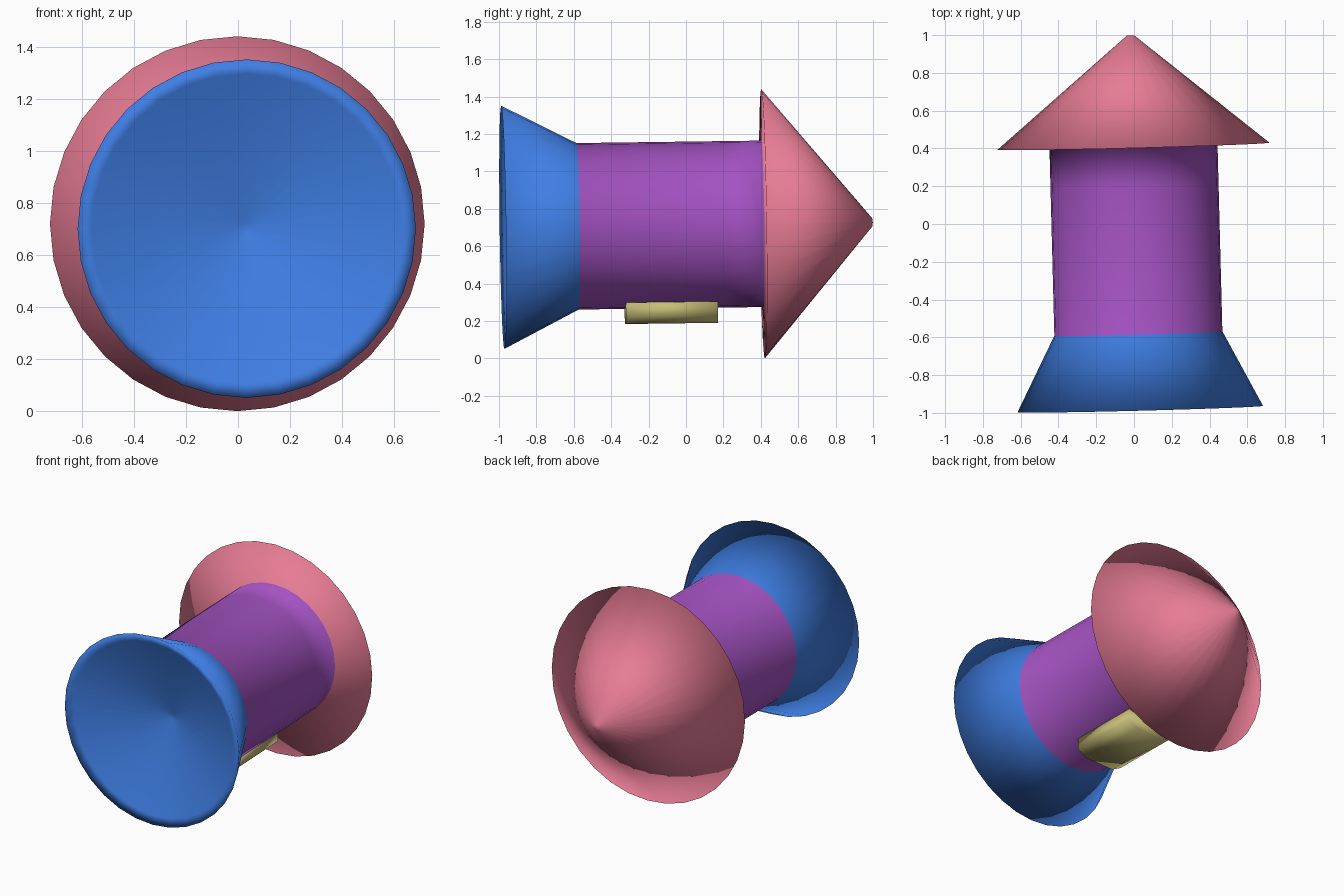
import bpy, bmesh
from math import sin, cos, tau
from mathutils import Matrix, Vector

if "Cube" in bpy.data.objects:
    bpy.data.objects.remove(bpy.data.objects["Cube"])

SIDES = 32
# The whole model leans very slightly off the y axis
TILT = Vector((0, 1, 0)).rotation_difference(Vector((-0.026, 1, 0.0135))).to_matrix().to_4x4()
PLACE = Matrix.Translation((0.008, 0, 0.714)) @ TILT


def material(name, rgb):
    mat = bpy.data.materials.new(name)
    mat.diffuse_color = (*rgb, 1)
    mat.use_nodes = True
    mat.node_tree.nodes["Principled BSDF"].inputs["Base Color"].default_value = mat.diffuse_color
    return mat


def finish(name, bm, mats):
    bmesh.ops.recalc_face_normals(bm, faces=bm.faces)
    for f in bm.faces:
        f.smooth = True
    me = bpy.data.meshes.new(name)
    bm.to_mesh(me)
    bm.free()
    for m in mats:
        me.materials.append(m)
    ob = bpy.data.objects.new(name, me)
    ob.matrix_world = PLACE
    bpy.context.collection.objects.link(ob)
    return ob


def lathe(name, profile, bands, mats):
    """Spin (radius, y) points round y; bands gives a material per strip."""
    bm = bmesh.new()
    rings = []
    for r, y in profile:
        n = SIDES if r > 0 else 1
        rings.append([bm.verts.new((r * sin(tau * i / n), y, r * cos(tau * i / n)))
                      for i in range(n)])
    for a, b, band in zip(rings, rings[1:], bands):
        for i in range(SIDES):
            j = (i + 1) % SIDES
            corners = [a[i % len(a)], a[j % len(a)], b[j % len(b)], b[i % len(b)]]
            bm.faces.new(list(dict.fromkeys(corners))).material_index = band
    return finish(name, bm, mats)


def prism(name, section, y0, y1, mat):
    """Extrude an (x, z) section along y."""
    bm = bmesh.new()
    face = bm.faces.new([bm.verts.new((x, y0, z)) for x, z in section])
    ext = bmesh.ops.extrude_face_region(bm, geom=[face])
    moved = [v for v in ext["geom"] if isinstance(v, bmesh.types.BMVert)]
    bmesh.ops.translate(bm, verts=moved, vec=(0, y1 - y0, 0))
    # keep the buried end closed
    bmesh.ops.holes_fill(bm, edges=bm.edges)
    return finish(name, bm, [mat])


pink = material("pink", (0.80, 0.20, 0.30))
purple = material("purple", (0.37, 0.085, 0.54))
blue = material("blue", (0.05, 0.21, 0.78))
tan = material("tan", (0.56, 0.50, 0.18))

# One turned body: pointed cone, barrel, flared end with a dished face
lathe("cone_barrel_flare",
      [(0, 0.999), (0.02, 0.998), (0.72, 0.412), (0.445, 0.408), (0.445, 0.2),
       (0.445, -0.58), (0.65, -0.98), (0.595, -0.96), (0.02, -0.745), (0, -0.744)],
      [0, 0, 0, 1, 1, 2, 2, 2, 2], [pink, purple, blue])

# Small pad under the barrel
half = [(0.18, -0.411), (0.18, -0.488), (0.11, -0.526)]
prism("underside_pad", half + [(-x, z) for x, z in reversed(half)], -0.33, 0.16, tan)
